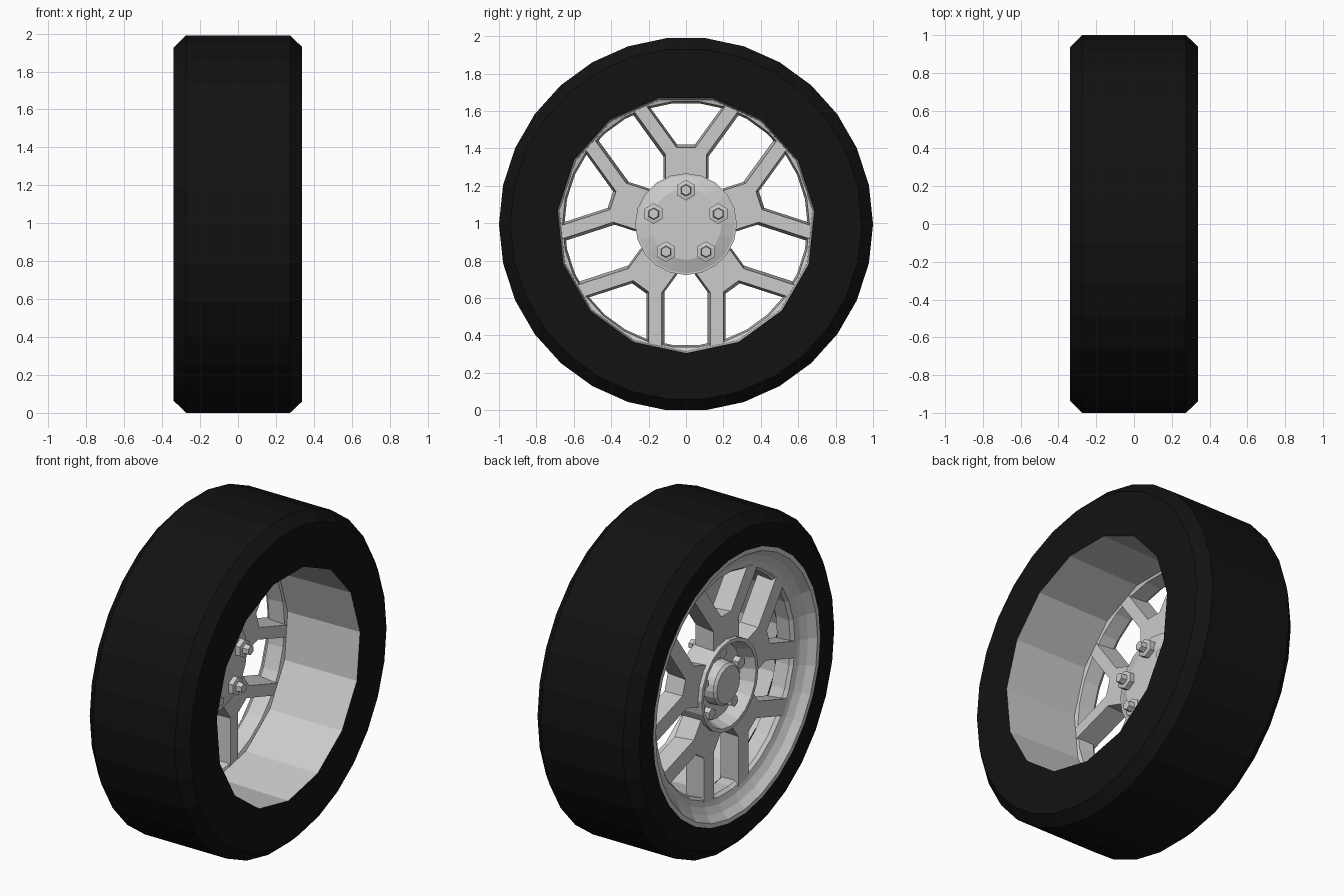
import bpy, bmesh
from math import sin, cos, radians

if "Cube" in bpy.data.objects:
    bpy.data.objects.remove(bpy.data.objects["Cube"])

ZC = 0.995  # axle height; the axle runs along x


def mat(name, col):
    m = bpy.data.materials.new(name)
    m.diffuse_color = col
    m.use_nodes = True
    m.node_tree.nodes["Principled BSDF"].inputs["Base Color"].default_value = m.diffuse_color
    return m


def finish(bm, name, material=None):
    bmesh.ops.recalc_face_normals(bm, faces=bm.faces)
    me = bpy.data.meshes.new(name)
    bm.to_mesh(me)
    bm.free()
    ob = bpy.data.objects.new(name, me)
    bpy.context.collection.objects.link(ob)
    if material:
        me.materials.append(material)
    return ob


def ring(bm, x, r, n, phase=0, cy=0, cz=0):
    return [bm.verts.new((x, cy + r * cos(radians(phase + 360 * k / n)),
                          ZC + cz + r * sin(radians(phase + 360 * k / n)))) for k in range(n)]


def bridge(bm, a, b):
    n = len(a)
    for k in range(n):
        bm.faces.new((a[k], a[(k + 1) % n], b[(k + 1) % n], b[k]))


def lathe(bm, profile, n, phase=0, cap=False, cy=0, cz=0):
    rings = [ring(bm, x, r, n, phase, cy, cz) for x, r in profile]
    for a, b in zip(rings, rings[1:]):
        bridge(bm, a, b)
    if cap:
        bm.faces.new(rings[0])
        bm.faces.new(rings[-1])
    return rings


# Tyre: 30-sided tread, its inner wall closing onto a 15-sided opening
black = mat("rubber_black", (0.006, 0.006, 0.006, 1))
bm = bmesh.new()
outer = lathe(bm, [(-0.34, 0.80), (-0.34, 0.935), (-0.275, 1.0), (0.275, 1.0), (0.338, 0.94)], 30)[-1]
inner = ring(bm, 0.338, 0.69, 15, 6)
for j in range(15):
    bm.faces.new((inner[j], outer[2 * j], outer[2 * j + 1]))
    bm.faces.new((inner[j], outer[2 * j + 1], outer[(2 * j + 2) % 30], inner[(j + 1) % 15]))
finish(bm, "tyre", black)

# Barrel: 15-sided inner tube of the rim
bm = bmesh.new()
lathe(bm, [(0.338, 0.69), (-0.14, 0.68)], 15, 6)
finish(bm, "rim_barrel")

# Lip: stepped outer rim and the ring the spokes join
bm = bmesh.new()
lathe(bm, [(-0.34, 0.80), (-0.34, 0.775), (-0.30, 0.74), (-0.275, 0.70), (-0.265, 0.665),
           (-0.245, 0.65), (-0.15, 0.66), (-0.14, 0.69)], 30)
finish(bm, "rim_lip")


# Y-shaped spokes: a stem that forks into two parallel-sided arms
def spoke_outline(b, a, stem, notch):
    c, s = cos(radians(54)), sin(radians(54))

    def pt(t, p):
        return (c * t - s * p, s * t + c * p)

    half = [(stem, 0.245), pt((stem + s * b) / c, b), pt(0.665, b),
            pt(0.64, a), pt((notch - c * a) / s, a)]
    return half + [(-y, z) for y, z in reversed(half)]


bm = bmesh.new()
front = spoke_outline(0.115, 0.212, 0.12, 0.425)
back = spoke_outline(0.13, 0.20, 0.11, 0.41)
for i in range(5):
    c, s = cos(radians(72 * i)), sin(radians(72 * i))
    loops = [[bm.verts.new((x, c * y - s * z, ZC + s * y + c * z)) for y, z in pts]
             for x, pts in ((-0.27, front), (-0.14, back))]
    bridge(bm, *loops)
    for lp in loops:
        bm.faces.new(lp)
finish(bm, "spokes")

# Hub: raised centre cap, bolt recess outside, shallow cone inside
bm = bmesh.new()
lathe(bm, [(-0.285, 0.11), (-0.27, 0.125), (-0.21, 0.13), (-0.21, 0.22), (-0.295, 0.25),
           (-0.295, 0.272), (-0.13, 0.272), (-0.13, 0.262), (-0.105, 0.19)], 20, cap=True)
finish(bm, "hub")

# Five hexagonal wheel bolts
bm = bmesh.new()
for i in range(5):
    a = radians(90 + 72 * i)
    lathe(bm, [(-0.25, 0.025), (-0.25, 0.035), (-0.19, 0.035), (-0.11, 0.055), (-0.075, 0.055),
               (-0.07, 0.032), (-0.035, 0.028)], 6, 30, True, 0.182 * cos(a), 0.182 * sin(a))
finish(bm, "wheel_bolts")
